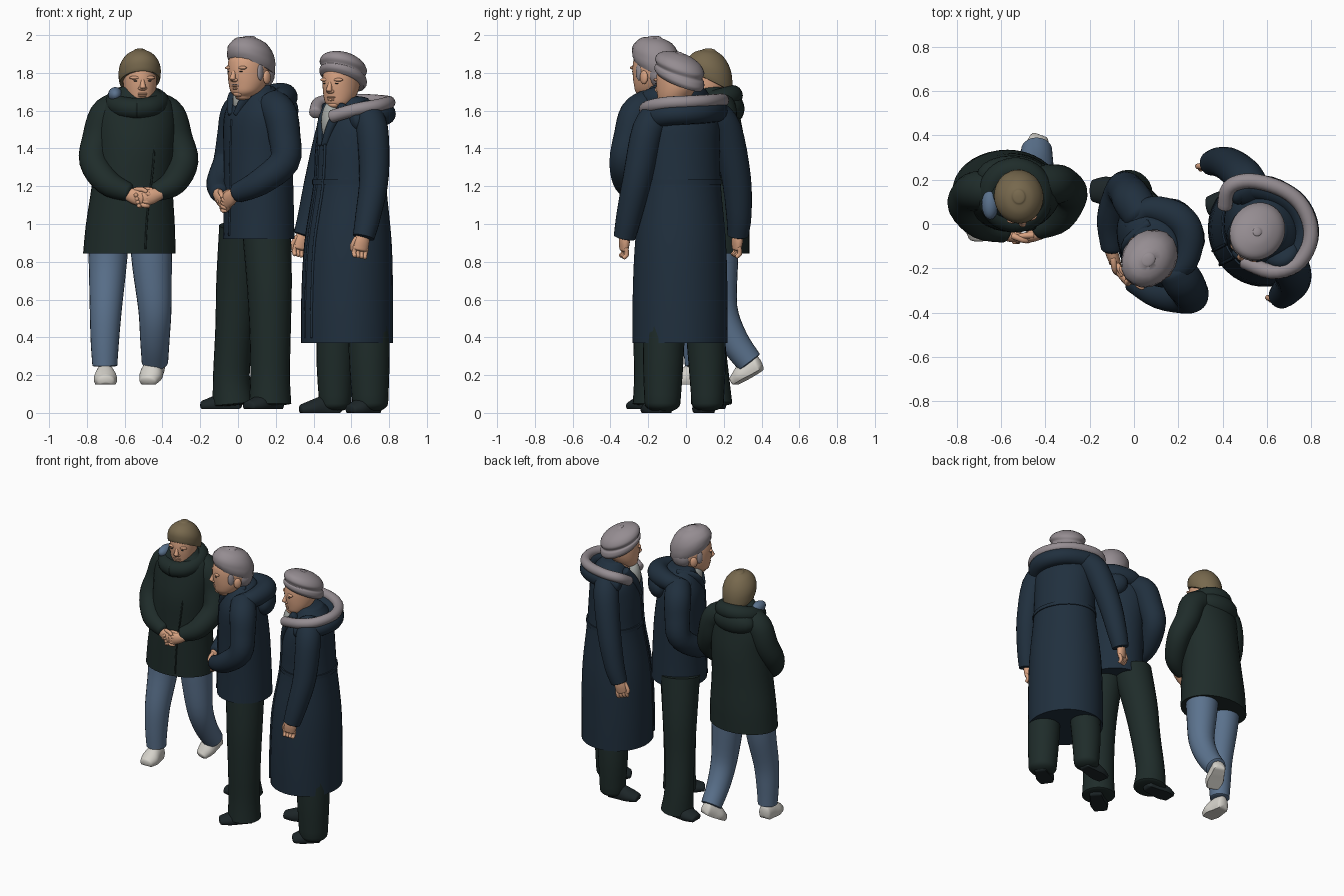
import bpy, bmesh, math, random
from mathutils import Matrix, Vector
random.seed(4)

def material(name, rgb):
    m = bpy.data.materials.new(name)
    m.diffuse_color = (*rgb, 1)
    return m

SKIN = material("skin", (.68, .36, .22))
NAVY = material("navy cloth", (.0145, .029, .048))
GREEN = material("dark green cloth", (.0135, .025, .023))
JEANS = material("blue denim", (.105, .17, .27))
OLIVE = material("olive knit", (.185, .14, .075))
GREY = material("warm grey", (.30, .265, .285))
WHITE = material("off white", (.66, .64, .59))
PALE = material("pale scarf", (.38, .40, .38))
BLACK = material("black leather", (.012, .019, .021))

frame = Matrix()          # placement of the part group being built

def place(x=0, y=0, z=0, deg=0):
    global frame
    frame = Matrix.Translation((x, y, z)) @ Matrix.Rotation(math.radians(deg), 4, 'Z')

def finish(name, bm, m):
    bmesh.ops.recalc_face_normals(bm, faces=bm.faces)
    me = bpy.data.meshes.new(name)
    bm.to_mesh(me)
    bm.free()
    for p in me.polygons:
        p.use_smooth = True
    me.set_sharp_from_angle(angle=math.radians(50))
    me.materials.append(m)
    ob = bpy.data.objects.new(name, me)
    ob.matrix_world = frame
    bpy.context.collection.objects.link(ob)

def spline(pts, sub):
    q, out = [pts[0]] + pts + [pts[-1]], []
    for i in range(1, len(q) - 2):
        for s in range(sub):
            t = s / sub
            out.append([.5 * (2*b + (c-a)*t + (2*a-5*b+4*c-d)*t*t + (3*b-a-3*c+d)*t**3)
                        for a, b, c, d in zip(*q[i-1:i+3])])
    return out + [pts[-1]]

def sweep(name, pts, m, up=(0, 1, 0), flat=False, dome=(.5, .5), floor=1, tilt=0, fade=0,
          jitter=0, n=24, sub=4):
    """Elliptical rings (x, y, z, a[, b]) skinned along a smooth path with rounded ends."""
    pts = spline([tuple(p) if len(p) == 5 else (*p, p[3]) for p in pts], sub)
    rings = []
    for i, p in enumerate(pts):
        c = Vector(p[:3])
        t = Vector(pts[min(i+1, len(pts)-1)][:3]) - Vector(pts[max(i-1, 0)][:3])
        if flat:
            t = Vector((0, 0, t.z))
        rings.append((c, t.normalized(), p[3], p[4]))
    def cap(r, sign, k):
        c, t, a, b = r
        return [(c + t*sign*k*min(a, b)*math.sin(g), t, a*math.cos(g), b*math.cos(g))
                for g in (.3, .6, .9, 1.2, 1.45)] if k else []
    rings = cap(rings[0], -1, dome[0])[::-1] + rings + cap(rings[-1], 1, dome[1])
    bm, loops = bmesh.new(), []
    for i, (c, t, a, b) in enumerate(rings):
        lean = tilt * (1 - fade * i / len(rings))
        u = Vector((1, 0, 0)) if flat else Vector(up).cross(t).normalized()
        v = Vector((0, 1, -lean)) if flat else t.cross(u)
        loops.append([bm.verts.new(c + (u*a*math.cos(g) + v*b*max(math.sin(g), -floor))
                                   * (1 + random.uniform(-jitter, jitter)))
                      for g in (2*math.pi*k/n for k in range(n))])
    for r, s in zip(loops, loops[1:]):
        for k in range(n):
            bm.faces.new((r[k], r[(k+1) % n], s[(k+1) % n], s[k]))
    bm.faces.new(loops[0])
    bm.faces.new(loops[-1])
    finish(name, bm, m)

def ball(name, loc, size, m):
    bm = bmesh.new()
    bmesh.ops.create_uvsphere(bm, u_segments=20, v_segments=12, radius=1,
                              matrix=Matrix.Translation(loc) @ Matrix.Diagonal((*size, 1)))
    finish(name, bm, m)

def shoe(name, heel, toe, w, h, m):
    heel, toe, pts = Vector(heel), Vector(toe), []
    for f, a, b in ((0, .72, .9), (.35, .85, 1), (.7, 1, .75), (1, .78, .5)):
        c = heel.lerp(toe, f)
        pts.append((c.x, c.y, c.z + .5*b*h, a*w, b*h))
    sweep(name, pts, m, up=(0, 0, 1), floor=.5)

def hand(name, wrist, direction, side):
    w, d = Vector(wrist), Vector(direction).normalized()
    s = Vector(side)
    s = (s - d*s.dot(d)).normalized()
    nrm = d.cross(s)
    at = lambda f, k, o, r: (*(w + d*f + s*k + nrm*o), *r)
    sweep(name + "_palm", [at(-.02, 0, 0, (.03, .026)), at(.03, 0, 0, (.042, .028)),
                           at(.075, 0, 0, (.04, .022))], SKIN, up=nrm, n=16)
    for i in range(4):
        k = (i - 1.5) * .021
        sweep(name + "_finger", [at(.065, k, 0, (.013,)), at(.098, k, .008, (.013,)),
                                 at(.115, k*.9, -.008, (.011,))], SKIN, up=nrm, n=8, sub=2)
    sweep(name + "_thumb", [at(.02, .032, 0, (.014,)), at(.06, .046, .01, (.013,)),
                            at(.085, .04, .012, (.011,))], SKIN, up=nrm, n=8, sub=2)

def head(name, h, w, ears=False):
    """Head facing -y, eyes near the frame origin; h = eye-to-chin height, w = width factor."""
    sweep(name + "_head", [(0, y*w, z*h, a*w, b*w) for z, y, a, b in (
        (-1, -.05, .04, .04), (-.82, -.037, .07, .072), (-.5, -.02, .088, .097),
        (-.1, -.007, .096, .117), (.3, -.008, .096, .115), (.6, -.006, .088, .106),
        (.85, -.005, .06, .07), (.95, 0, .02, .02))], SKIN, flat=True, n=32)
    sweep(name + "_neck", [(0, .0, -.04, .065), (0, .03, -.2, .068)], SKIN)
    sweep(name + "_nose", [(0, -.113*w, .1*h, .009), (0, -.124*w, -.12*h, .013),
                           (0, -.13*w, -.28*h, .017)], SKIN, n=12)
    ball(name + "_nostrils", (0, -.117*w, -.32*h), (.024, .017, .012), SKIN)
    ball(name + "_upper_lip", (0, -.108*w, -.57*h), (.028, .012, .006), SKIN)
    ball(name + "_lower_lip", (0, -.106*w, -.67*h), (.024, .012, .007), SKIN)
    ball(name + "_chin", (0, -.088*w, -.88*h), (.032, .022, .018), SKIN)
    for s in (-1, 1):
        ball(name + "_brow", (s*.04*w, -.105*w, .17*h), (.032, .016, .010), SKIN)
        ball(name + "_eye", (s*.038*w, -.112*w, .02*h), (.013, .006, .003), BLACK)
        if ears:
            ball(name + "_ear", (s*.1*w, .012, -.22*h), (.014, .026, .036), SKIN)

# ---- Left figure: woman with knitted cap, green coat, jeans ----
place()
sweep("green_coat", [(-.575, .15, .845, .245, .185), (-.57, .15, 1.0, .235, .185),
                     (-.56, .145, 1.2, .215, .18), (-.545, .14, 1.4, .21, .175),
                     (-.54, .14, 1.55, .21, .15), (-.535, .14, 1.65, .18, .125),
                     (-.53, .13, 1.71, .11, .09)], GREEN, flat=True, dome=(0, .3), n=36)
sweep("coat_placket", [(-.49, -.028, .87, .005), (-.48, -.028, 1.05, .005),
                       (-.45, -.02, 1.3, .005), (-.44, .005, 1.5, .005)], GREEN, n=8)
sweep("coat_right_sleeve", [(-.64, .15, 1.615, .085), (-.70, .15, 1.57, .09), (-.74, .135, 1.45, .085),
                            (-.762, .08, 1.33, .078), (-.69, .0, 1.22, .07),
                            (-.585, -.035, 1.17, .05)], GREEN)
sweep("coat_left_sleeve", [(-.43, .18, 1.615, .085), (-.365, .18, 1.57, .09), (-.325, .175, 1.45, .085),
                           (-.288, .13, 1.33, .078), (-.34, .03, 1.22, .07),
                           (-.43, -.02, 1.17, .05)], GREEN)
sweep("cowl_collar", [(-.535 + .115*math.sin(g), .13 - .115*math.cos(g), 1.645 - .035*math.cos(g), .056)
                      for g in (k*math.pi/5 for k in range(11))], GREEN, up=(0, 0, 1), n=16)
ball("coat_hood", (-.55, .22, 1.61), (.16, .09, .09), GREEN)
ball("blue_scarf", (-.65, .09, 1.685), (.038, .07, .04), JEANS)
hand("clasped_right_hand", (-.575, -.05, 1.155), (.85, -.15, -.25), (.2, 0, 1))
hand("clasped_left_hand", (-.43, -.045, 1.155), (-.85, -.25, -.25), (-.2, 0, 1))
sweep("jeans_right_leg", [(-.685, .13, .95, .11), (-.69, .115, .78, .1), (-.70, .07, .55, .085),
                          (-.705, .06, .38, .075), (-.705, .06, .25, .066)], JEANS, dome=(0, .1))
sweep("jeans_left_leg", [(-.46, .17, .95, .115), (-.455, .17, .78, .105), (-.44, .185, .55, .088),
                         (-.44, .25, .39, .078), (-.44, .335, .27, .07)], JEANS, dome=(0, .1))
shoe("white_right_shoe", (-.705, .09, .15), (-.70, -.06, .15), .062, .075, WHITE)
shoe("white_left_shoe", (-.43, .38, .22), (-.475, .26, .15), .062, .07, WHITE)
place(-.52, .12, 1.755, 8)
head("left_woman", .115, .92)
sweep("knitted_cap", [(0, .004, .0, .106, .119), (0, .004, .025, .111, .122), (0, .004, .07, .11, .119),
                      (0, .004, .11, .095, .104), (0, .004, .145, .066, .073),
                      (0, .004, .165, .03, .034)], OLIVE, flat=True, tilt=.48, fade=1,
      dome=(0, .3), n=32)

# ---- Middle figure: man with grey hair, navy jacket, dark trousers ----
place()
sweep("trousers_left_leg", [(.15, -.13, .98, .13), (.165, -.16, .7, .12), (.17, -.17, .45, .11),
                            (.17, -.17, .2, .105), (.17, -.17, .05, .112)], GREEN, dome=(0, .1))
sweep("trousers_right_leg", [(.03, .02, .98, .13), (0, .07, .7, .115), (-.02, .1, .45, .1),
                             (-.035, .13, .2, .097), (-.025, .135, .05, .11)], GREEN, dome=(0, .1))
shoe("black_left_shoe", (.21, -.15, .02), (.06, -.28, .02), .062, .06, BLACK)
shoe("black_right_shoe", (.0, .15, .02), (-.185, .15, .02), .064, .06, BLACK)
place(.11, -.08, 0, -58)
sweep("navy_jacket", [(0, 0, .92, .2, .185), (0, 0, 1.1, .2, .18), (0, -.005, 1.35, .205, .172),
                      (0, -.015, 1.55, .215, .155), (0, -.015, 1.65, .18, .125),
                      (0, -.015, 1.72, .11, .095)], NAVY, flat=True, dome=(0, .2), n=36)
sweep("jacket_zip", [(0, -.184, .94, .006), (0, -.18, 1.1, .006), (0, -.177, 1.35, .006),
                     (0, -.17, 1.55, .006)], NAVY, n=8)
for s, side in ((-1, "right"), (1, "left")):
    sweep("jacket_" + side + "_sleeve", [(s*.14, .0, 1.63, .085), (s*.215, .0, 1.58, .09),
          (s*.255, .0, 1.47, .085), (s*.28, -.015, 1.33, .08), (s*.2, -.12, 1.22, .07),
          (s*.09, -.19, 1.165, .052)], NAVY)
    sweep("jacket_collar_" + side, [(s*.025, -.145, 1.58, .02, .03), (s*.07, -.105, 1.67, .025, .04),
          (s*.085, .01, 1.70, .025, .04)], NAVY, n=14)
    hand("folded_" + side + "_hand", (s*.075, -.205, 1.155), (-s*.7, -.12, -.45), (s*.4, 0, 1))
sweep("jacket_hood", [(-.12, -.07, 1.64, .035), (-.15, .03, 1.66, .055), (-.08, .11, 1.67, .068),
                      (0, .14, 1.675, .072), (.08, .11, 1.67, .068), (.15, .03, 1.66, .055),
                      (.12, -.07, 1.64, .035)], NAVY, up=(0, 0, 1))
ball("hood_bag", (0, .13, 1.6), (.14, .08, .1), NAVY)
ball("shirt_front", (0, -.1, 1.66), (.05, .055, .09), PALE)
place(.065, -.16, 1.805, -42)
head("man", .13, 1.08, ears=True)
sweep("grey_hair", [(0, .01, .02, .11, .13), (0, .008, .05, .119, .138), (0, .006, .09, .118, .138),
                    (0, .005, .13, .104, .122), (0, .004, .165, .072, .088),
                    (0, 0, .182, .03, .035)], GREY, flat=True, tilt=.4, fade=1, jitter=.02,
      dome=(0, .3), n=18, sub=2)
ball("hair_back", (0, .06, -.01), (.098, .08, .09), GREY)
for s in (-1, 1):
    ball("sideburn", (s*.098, -.03, .0), (.012, .022, .045), GREY)
ball("moustache", (0, -.117, -.065), (.032, .010, .006), GREY)

# ---- Right figure: woman with beret, long navy coat, fur-edged hood ----
place()
sweep("woman_left_trouser", [(.69, -.11, .6, .11), (.695, -.12, .3, .108), (.70, -.125, .05, .095)], GREEN)
sweep("woman_right_trouser", [(.53, .09, .6, .105), (.515, .11, .3, .1), (.515, .115, .05, .085)], GREEN)
shoe("woman_left_shoe", (.73, -.11, 0), (.60, -.2, 0), .062, .065, BLACK)
shoe("woman_right_shoe", (.53, .115, 0), (.34, .08, 0), .058, .062, BLACK)
sweep("long_coat_left_sleeve", [(.67, -.13, 1.59, .08), (.71, -.2, 1.5, .085), (.72, -.255, 1.25, .078),
                                (.69, -.3, 1.05, .068), (.665, -.325, .93, .058)], NAVY, dome=(.5, .1))
sweep("long_coat_right_sleeve", [(.54, .14, 1.59, .08), (.5, .21, 1.5, .085), (.435, .265, 1.25, .078),
                                 (.385, .28, 1.05, .067), (.35, .275, .94, .056)], NAVY, dome=(.5, .1))
hand("hanging_left_hand", (.66, -.325, .94), (-.15, -.05, -1), (-.9, -.3, 0))
hand("hanging_right_hand", (.345, .275, .945), (-.18, -.1, -1), (-.9, -.4, 0))
FUR = [(.5, -.17, 1.57), (.62, -.215, 1.605), (.73, -.185, 1.625), (.79, -.1, 1.64), (.795, .0, 1.645),
       (.745, .1, 1.65), (.65, .165, 1.655), (.52, .195, 1.655), (.43, .165, 1.64), (.41, .08, 1.59)]
sweep("fur_trim", [(*p, .034) for p in FUR], GREY, up=(0, 0, 1), n=16)
sweep("hood_fold", [(.62 + (x-.62)*.88, y*.86, z - .06, .058) for x, y, z in FUR[1:-1]],
      NAVY, up=(0, 0, 1), n=16)
place(.6, -.02, 0, -63)
sweep("long_navy_coat", [(0, -.025, .37, .255, .24), (0, -.025, .6, .255, .24), (0, -.02, .9, .245, .228),
                         (0, -.01, 1.2, .215, .188), (0, -.01, 1.4, .21, .175), (0, 0, 1.53, .205, .155),
                         (0, .01, 1.61, .15, .12), (0, 0, 1.66, .1, .09)],
      NAVY, flat=True, dome=(0, .2), n=36)
sweep("coat_waist_seam", [(0, -.01, 1.21, .219, .193), (0, -.01, 1.235, .219, .193)], NAVY,
      flat=True, dome=(.02, .02), n=36)
for x in (-.02, .05):
    sweep("coat_front_edge", [(x, -.262, .4, .008), (x, -.26, .6, .008), (x, -.245, .9, .008),
                              (x, -.195, 1.2, .008), (x, -.183, 1.42, .008)], NAVY, n=8)
for s in (-1, 1):
    sweep("coat_lapel", [(s*.02 + .015, -.175, 1.42, .02), (s*.06 + .01, -.15, 1.53, .025),
                         (s*.09, -.09, 1.62, .03)], NAVY, n=12)
ball("pale_scarf", (.015, -.13, 1.54), (.055, .05, .11), PALE)
place(.55, -.045, 1.742, -33)
head("right_woman", .125, .96)
sweep("grey_beret", [(0, .012, .01, .106, .122), (0, .012, .03, .12, .136), (0, .012, .055, .119, .134),
                     (0, .012, .067, .111, .125), (0, .014, .095, .122, .134), (0, .014, .13, .102, .114),
                     (0, .014, .155, .058, .064), (0, .012, .163, .02, .02)],
      GREY, flat=True, tilt=.42, fade=.4, dome=(0, .3), n=32)
